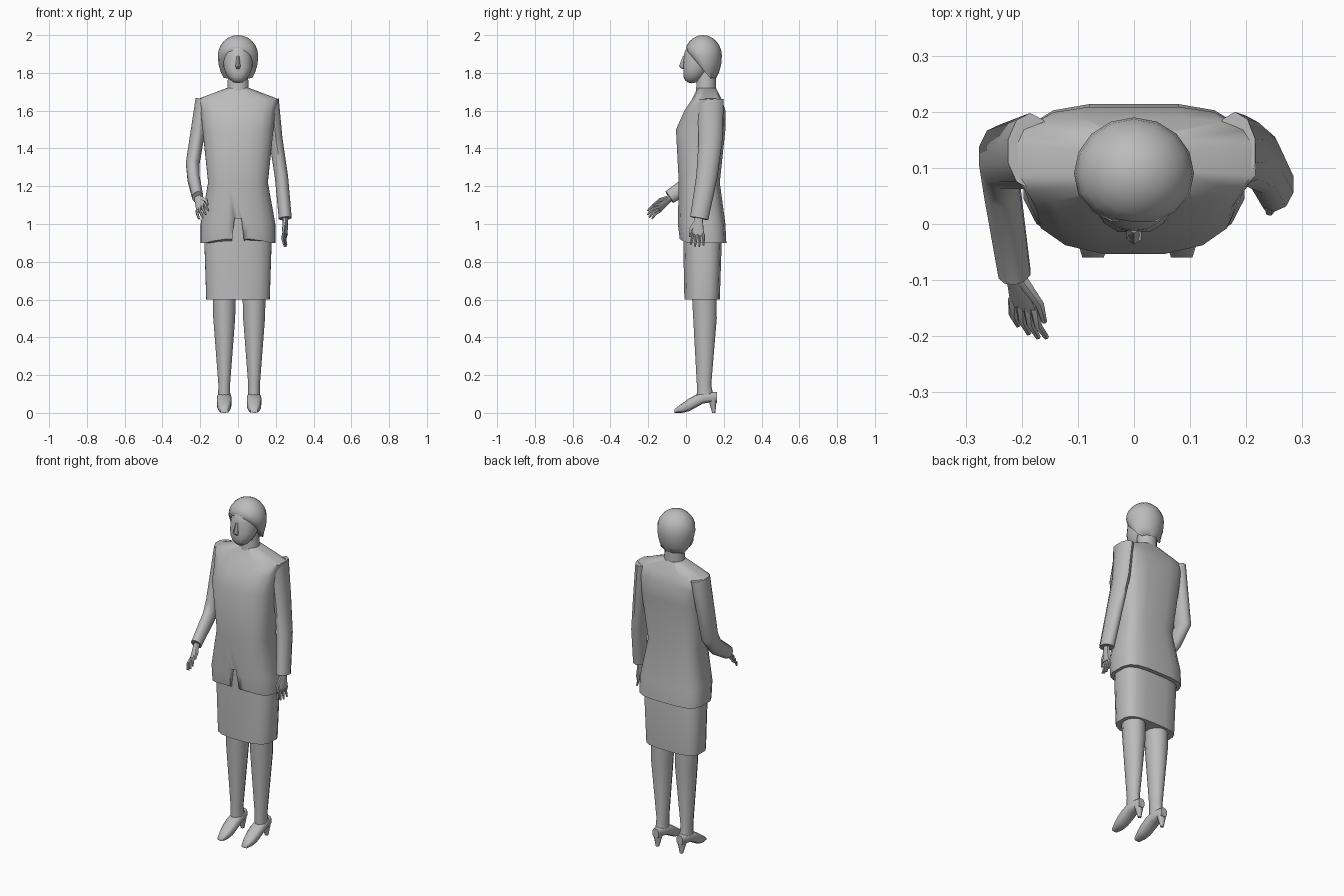
import bpy, bmesh
from math import sin, cos, pi, radians
from mathutils import Vector

cube = bpy.data.objects.get("Cube")
if cube:
    bpy.data.objects.remove(cube, do_unlink=True)

grey = bpy.data.materials.new("plain grey")
grey.use_nodes = True
grey.diffuse_color = (0.5, 0.5, 0.5, 1)
grey.node_tree.nodes["Principled BSDF"].inputs["Base Color"].default_value = grey.diffuse_color


def finish(name, bm):
    """Turn a bmesh into a smooth grey object."""
    bmesh.ops.recalc_face_normals(bm, faces=bm.faces)
    mesh = bpy.data.meshes.new(name)
    bm.to_mesh(mesh)
    bm.free()
    mesh.materials.append(grey)
    part = bpy.data.objects.new(name, mesh)
    bpy.context.collection.objects.link(part)
    bpy.ops.object.select_all(action="DESELECT")
    part.select_set(True)
    bpy.context.view_layer.objects.active = part
    bpy.ops.object.shade_smooth_by_angle(angle=radians(55))
    return part


def skin(name, rings):
    """Join rings of points into one closed skin."""
    bm = bmesh.new()
    loops = [[bm.verts.new(point) for point in ring] for ring in rings]
    for lower, upper in zip(loops, loops[1:]):
        for i in range(len(lower)):
            bm.faces.new((lower[i - 1], lower[i], upper[i], upper[i - 1]))
    bm.faces.new(loops[0])
    bm.faces.new(loops[-1])
    return finish(name, bm)


def circle(sides):
    """Cosine and sine pairs, half a step off the axes."""
    angles = [2 * pi * (i + 0.5) / sides for i in range(sides)]
    return [(cos(angle), sin(angle)) for angle in angles]


def power(value, exponent):
    return abs(value) ** exponent * (1 if value > 0 else -1)


def level(z, half_width, front, back, centre=0, square=1, sides=16):
    """Horizontal section; the back is a little squarer than the front."""
    middle, depth = (front + back) / 2, (back - front) / 2
    ring = []
    for c, s in circle(sides):
        exponent = square * square if s > 0 else square
        ring.append(Vector((centre + half_width * power(c, exponent),
                            middle + depth * power(s, exponent), z)))
    return ring


def tube(name, path, start, end, side, sides=8):
    """Limb along a path, tapering between two (across, through) radii."""
    points = [Vector(point) for point in path]
    last = len(points) - 1
    rings = []
    for k, point in enumerate(points):
        along = (points[min(k + 1, last)] - points[max(k - 1, 0)]).normalized()
        across = (side - along * side.dot(along)).normalized()
        through = along.cross(across)
        radius = Vector(start).lerp(Vector(end), k / last)
        rings.append([point + across * radius.x * c + through * radius.y * s
                      for c, s in circle(sides)])
    return skin(name, rings)


def ball(name, centre, size, reshape):
    """Stretched sphere whose points are then moved by a rule."""
    bm = bmesh.new()
    bmesh.ops.create_uvsphere(bm, u_segments=16, v_segments=12, radius=1)
    for vert in bm.verts:
        vert.co = Vector(centre) + vert.co * Vector((1, 1, 1)).length / 3 ** 0.5 if not size else \
            Vector(centre) + Vector([a * b for a, b in zip(vert.co, size)])
        reshape(vert.co)
    return finish(name, bm)


# Jacket, with the hem lifted towards the front opening
hem = level(0.9, 0.2, -0.035, 0.215, square=0.75)
for point in hem:
    if point.y < 0:
        point.z += 0.03 * (1 - abs(point.x) / 0.2)
jacket = skin("jacket", [hem] + [level(*section, square=0.75) for section in (
    (1, 0.2, -0.045, 0.21),
    (1.22, 0.16, -0.04, 0.18),
    (1.5, 0.19, -0.055, 0.21),
    (1.6, 0.2, -0.01, 0.21),
    (1.66, 0.22, 0.03, 0.19),
    (1.72, 0.06, 0.06, 0.16),
)])

# Tapered opening at the front of the hem
wedge = [(-0.035, 0.88), (0.035, 0.88), (0.018, 1.03), (-0.018, 1.03)]
cutter = skin("opening_cutter", [[(x, y, z) for x, z in wedge] for y in (-0.1, -0.01)])
cutter.hide_render = True
cutter.hide_set(True)
opening = jacket.modifiers.new("opening", "BOOLEAN")
opening.object = cutter
opening.operation = "DIFFERENCE"
opening.solver = "EXACT"

# Skirt and neck
skin("skirt", [level(0.6, 0.17, -0.01, 0.18, square=0.75),
               level(0.9, 0.18, -0.016, 0.19, square=0.75),
               level(1.05, 0.15, -0.015, 0.17, square=0.75)])
skin("neck", [level(1.68, 0.06, 0.05, 0.16), level(1.82, 0.052, 0.06, 0.16)])


def shape_face(co):
    """Push the jaw forward and flatten the front."""
    co.y -= max(0, 1.86 - co.z) * 0.3
    co.y = max(co.y, -0.014)


def shape_hair(co):
    """Slope the hairline from brow to nape and trim the bottom."""
    co.z = max(co.z if co.z > 1.89 else co.z * 1.5 - 0.945, 1.77)
    co.y = max(co.y, 0.02 + (1.9 - co.z) * 0.85)


# Head
ball("face", (0, 0.065, 1.86), (0.078, 0.08, 0.115), shape_face)
ball("hair", (0, 0.09, 1.89), (0.107, 0.1, 0.11), shape_hair)
skin("nose", [level(1.82, 0.01, -0.02, 0, sides=6),
              level(1.835, 0.015, -0.037, 0, sides=6),
              level(1.89, 0.007, -0.016, 0, sides=6)])


def shoe_section(t, centre):
    """Upright shoe section, from toe at t = 0 to heel at t = 1."""
    half = 0.04 * sin(pi * (0.1 + 0.8 * t)) ** 0.6
    low = min(0.055, max(0, t - 0.27) / 8)
    high = 0.02 + 0.09 * sin(min(pi / 2, 2 * t))
    return [Vector((centre + half * power(c, 0.7), 0.225 * t - 0.06,
                    (low + high) / 2 + (high - low) / 2 * power(s, 0.7)))
            for c, s in circle(10)]


# Legs and heeled shoes
for label, centre in (("left", 0.085), ("right", -0.073)):
    skin(label + "_leg", [level(*section, centre=centre, sides=12) for section in (
        (0.07, 0.034, 0.055, 0.15),
        (0.15, 0.032, 0.056, 0.135),
        (0.5, 0.06, 0.036, 0.165),
        (0.7, 0.065, 0.025, 0.165),
    )])
    skin(label + "_shoe", [shoe_section(i / 6, centre) for i in range(7)])
    skin(label + "_heel", [level(0, 0.01, 0.138, 0.156, centre, sides=8),
                           level(0.075, 0.029, 0.115, 0.165, centre, sides=8)])


def hand(label, wrist, reach, thumb_side):
    """Palm, four spread fingers and a thumb."""
    wrist, reach = Vector(wrist), Vector(reach)
    along = reach.normalized()
    across = Vector(thumb_side)
    across = (across - along * across.dot(along)).normalized()
    curl = along.cross(across) * 0.008
    tube(label + "_palm", [wrist - along * 0.02, wrist + reach * 0.3, wrist + reach * 0.56],
         (0.02, 0.017), (0.037, 0.01), across)
    for i in range(4):
        spread = across * (1.5 - i) * 0.018
        root = wrist + reach * 0.5 + spread
        tip = wrist + reach * (1 - 0.06 * abs(i - 1.5)) + spread * 1.3
        tube(f"{label}_finger_{i + 1}", [root, (root + tip) / 2 + curl, tip],
             (0.01, 0.01), (0.005, 0.005), across, sides=6)
    knuckle = wrist + reach * 0.4 + across * 0.042
    tube(label + "_thumb", [wrist + reach * 0.1 + across * 0.01, knuckle, knuckle + reach * 0.26],
         (0.014, 0.012), (0.005, 0.005), across, sides=6)


# Hanging left arm, and right arm with the forearm reaching forward
sideways = Vector((1, 0, 0))
tube("left_sleeve", [(0.18, 0.13, 1.66), (0.2, 0.13, 1.45), (0.23, 0.11, 1.25), (0.25, 0.07, 1.03)],
     (0.038, 0.07), (0.036, 0.049), sideways, sides=10)
hand("left", (0.25, 0.068, 1.03), (0, -0.01, -0.155), (-0.2, -1, 0))
tube("right_sleeve", [(-0.185, 0.13, 1.66), (-0.24, 0.12, 1.32), (-0.235, 0.06, 1.24), (-0.213, -0.088, 1.142)],
     (0.042, 0.068), (0.03, 0.037), sideways, sides=10)
hand("right", (-0.213, -0.082, 1.14), (0.035, -0.12, -0.1), (0.7, -0.3, 0.6))
